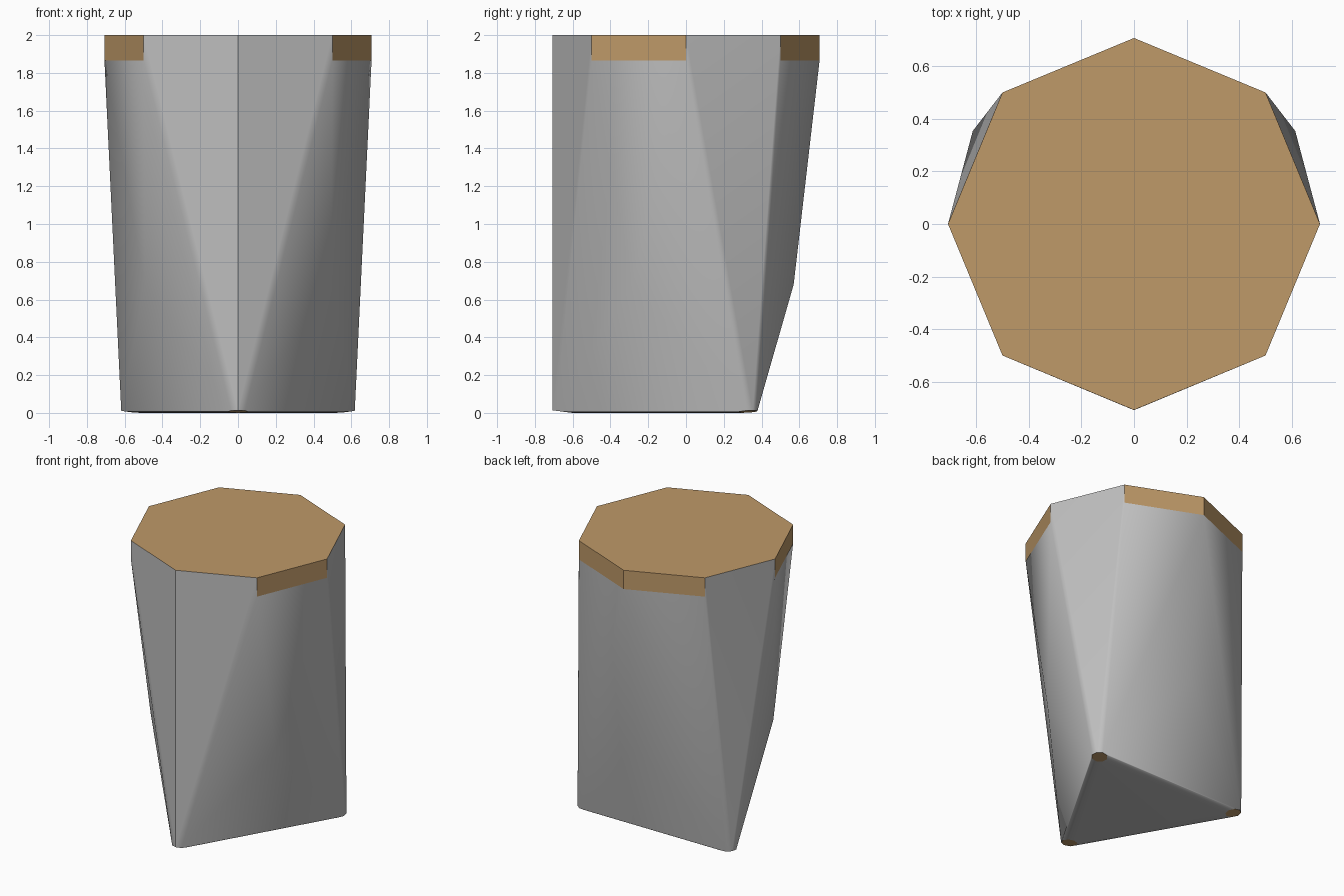
import bpy, bmesh
from math import radians, cos, sin
from mathutils import Vector, Matrix

if "Cube" in bpy.data.objects:
    bpy.data.objects.remove(bpy.data.objects["Cube"], do_unlink=True)


def material(name, rgb):
    m = bpy.data.materials.new(name)
    m.use_nodes = True
    m.diffuse_color = (*rgb, 1)
    m.node_tree.nodes["Principled BSDF"].inputs["Base Color"].default_value = (*rgb, 1)
    return m


wood = material("tan_wood", (0.52, 0.32, 0.14))
shell_grey = material("shell_grey", (0.52, 0.52, 0.52))


def add_object(name, bm, mat):
    mesh = bpy.data.meshes.new(name)
    bm.to_mesh(mesh)
    bm.free()
    mesh.materials.append(mat)
    ob = bpy.data.objects.new(name, mesh)
    bpy.context.collection.objects.link(ob)
    return ob


def rod(name, start, end, radius, turn=0.0):
    """Eight-sided rod between two points."""
    start, end = Vector(start), Vector(end)
    axis = end - start
    spin = Matrix.Rotation(turn, 4, 'Z')
    tilt = Vector((0, 0, 1)).rotation_difference(axis).to_matrix().to_4x4()
    bm = bmesh.new()
    bmesh.ops.create_cone(bm, cap_ends=True, segments=8, radius1=radius, radius2=radius,
                          depth=axis.length,
                          matrix=Matrix.Translation((start + end) / 2) @ tilt @ spin)
    return add_object(name, bm, wood)


# Octagonal seat
seat = rod("seat", (0, 0, 1.865), (0, 0, 2), 0.707)

# Three splayed legs
legs = []
for side, angle in (("front", -90), ("left", 30), ("right", 150)):
    a = radians(angle)
    c, s = cos(a), sin(a)
    legs.append(rod(side + "_leg", (0.655 * c, 0.655 * s, 0.007),
                    (0.42 * c, 0.42 * s, 1.88), 0.053, a))

# Footrest ring
bpy.ops.mesh.primitive_torus_add(major_segments=12, minor_segments=8,
                                 major_radius=0.55, minor_radius=0.02, location=(0, 0, 0.68))
ring = bpy.context.object
ring.name = "footrest_ring"
ring.data.materials.append(wood)
bpy.context.view_layer.update()

# Shell stretched around all parts, left open where it would lie on the wood
bm = bmesh.new()
part_of = bm.verts.layers.int.new("part")
for i, part in enumerate([seat, ring] + legs):
    for v in part.data.vertices:
        bm.verts.new(part.matrix_world @ v.co)[part_of] = i
hull = bmesh.ops.convex_hull(bm, input=bm.verts)
bmesh.ops.delete(bm, geom=[v for v in bm.verts if not v.link_faces], context='VERTS')
covered = [f for f in bm.faces
           if len({v[part_of] for v in f.verts}) == 1 and f.verts[0][part_of] != 1]
flush = [f for f in covered
         if f.verts[0][part_of] == 0 or f.normal.z < -0.9]
bmesh.ops.delete(bm, geom=flush, context='FACES')
shell = add_object("outer_shell", bm, shell_grey)

bpy.ops.object.select_all(action='DESELECT')
shell.select_set(True)
bpy.context.view_layer.objects.active = shell
bpy.ops.object.shade_smooth_by_angle(angle=radians(40))
